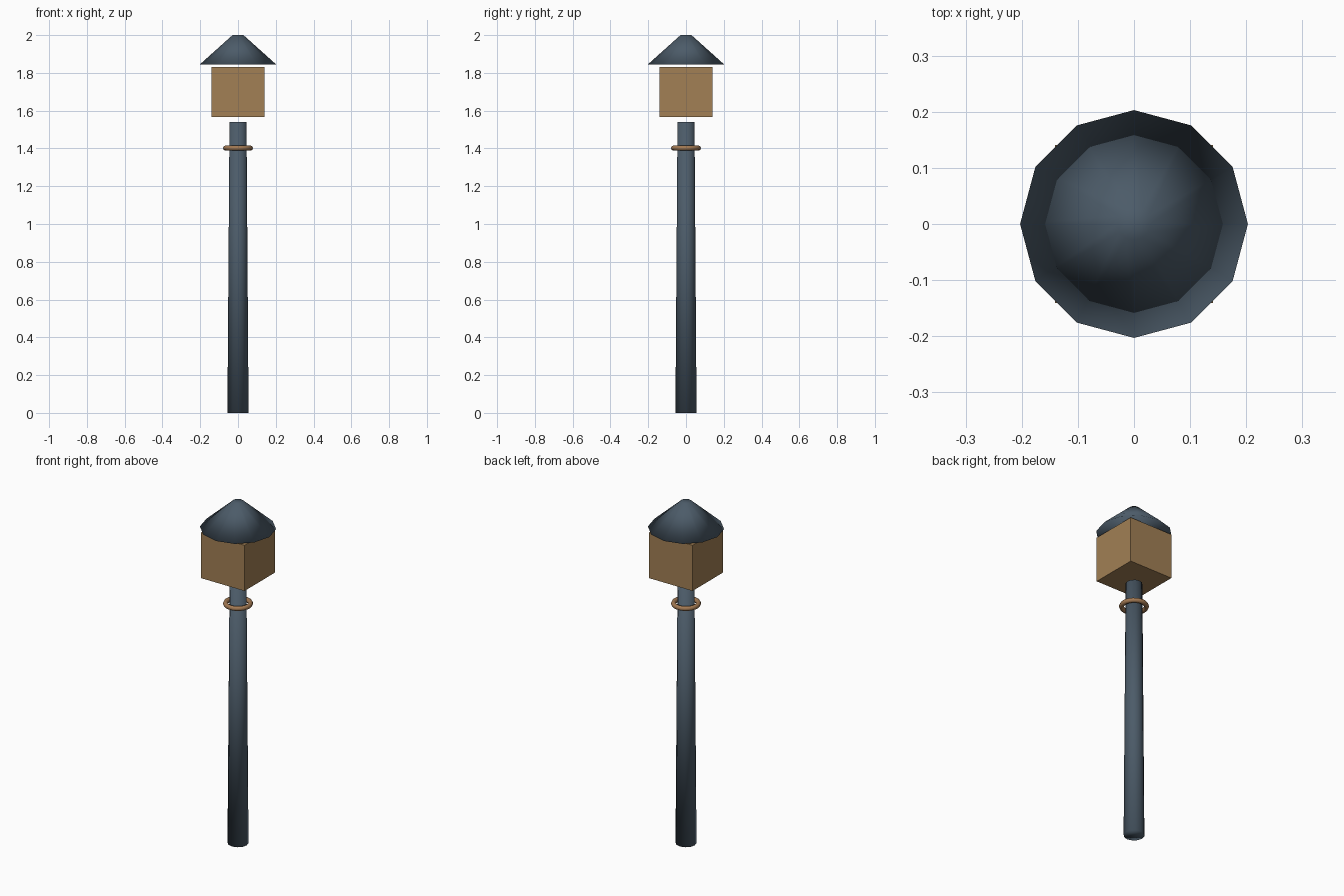
import bpy

cube = bpy.data.objects.get("Cube")
if cube:
    bpy.data.objects.remove(cube, do_unlink=True)


def make_material(name, colour):
    mat = bpy.data.materials.new(name)
    mat.use_nodes = True
    mat.diffuse_color = (*colour, 1)
    mat.node_tree.nodes["Principled BSDF"].inputs["Base Color"].default_value = (*colour, 1)
    return mat


slate = make_material("slate_metal", (0.072, 0.105, 0.14))
amber = make_material("amber_panel", (0.36, 0.215, 0.09))
bronze = make_material("bronze_ring", (0.36, 0.19, 0.085))


def finish(name, mat, smooth=True):
    obj = bpy.context.object
    obj.name = name
    obj.data.name = name
    obj.data.materials.append(mat)
    if smooth:
        bpy.ops.object.shade_smooth()
    return obj


def tapered(name, r_bottom, r_top, z0, z1, mat):
    """Twelve-sided capped taper, smooth over the rims as well."""
    bpy.ops.mesh.primitive_cone_add(vertices=12, radius1=r_bottom, radius2=r_top,
                                    depth=z1 - z0, location=(0, 0, (z0 + z1) / 2))
    return finish(name, mat)


# Tapered post
tapered("post", 0.056, 0.045, 0, 1.54, slate)

# Loose ring around the upper post
bpy.ops.mesh.primitive_torus_add(major_radius=0.066, minor_radius=0.0135,
                                 major_segments=24, minor_segments=8,
                                 location=(0, 0, 1.402))
finish("collar_ring", bronze)

# Lantern box, floating between post and roof
bpy.ops.mesh.primitive_cube_add(size=1, location=(0, 0, 1.699))
lantern = finish("lantern_box", amber, smooth=False)
lantern.scale = (0.281, 0.281, 0.267)
bpy.ops.object.transform_apply(location=False, rotation=False, scale=True)

# Roof
tapered("roof", 0.203, 0.029, 1.844, 2.0, slate)
